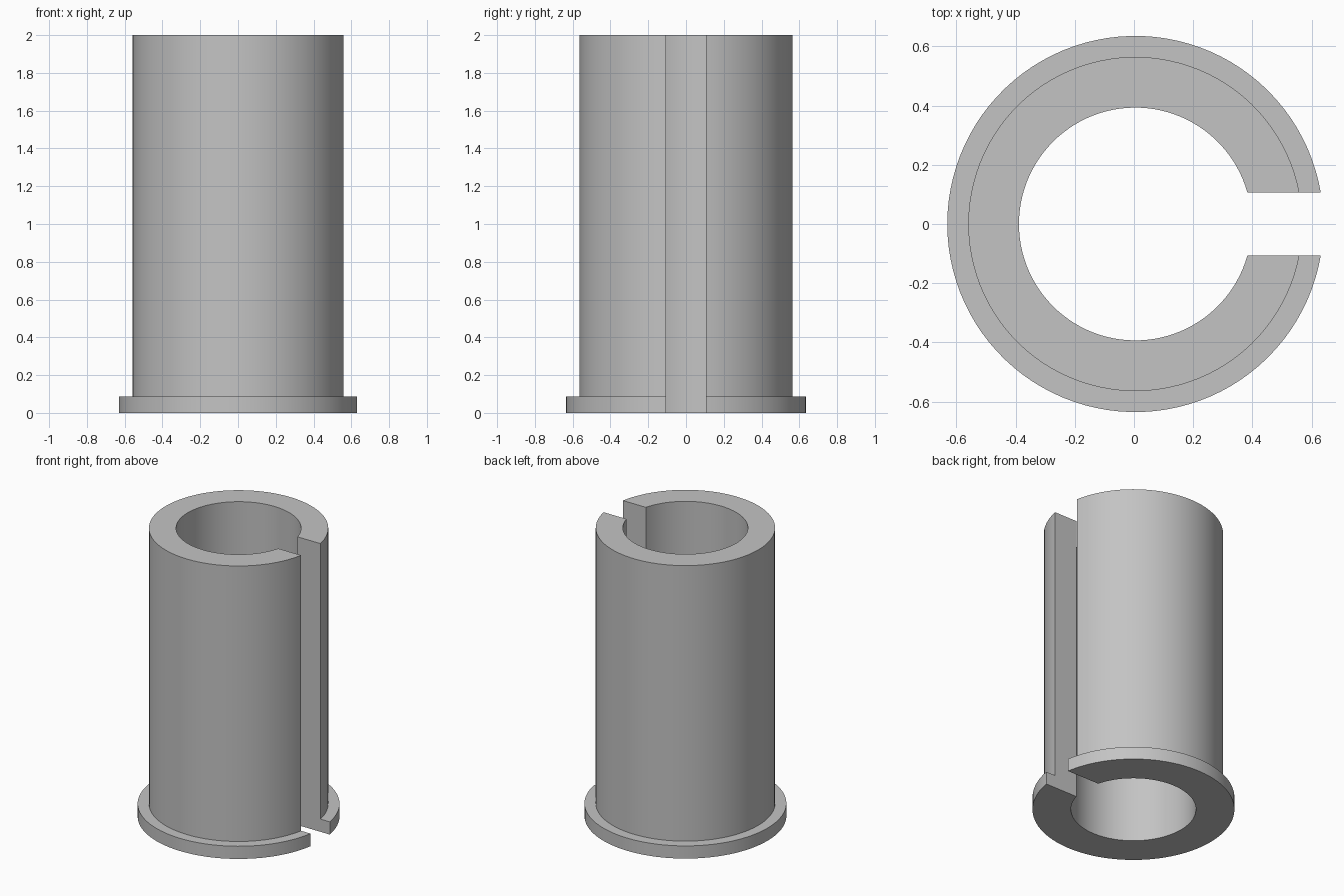
import bpy, bmesh
from math import asin, sin, cos, pi, radians

cube = bpy.data.objects.get("Cube")
if cube:
    bpy.data.objects.remove(cube, do_unlink=True)

BORE, BODY, FLANGE = 0.393, 0.564, 0.635   # radii
HEIGHT, FLANGE_TOP = 2.0, 0.088
SLOT = 0.106                               # half width of the slot
AXIS_X = 0.0045                            # slot side is slightly shorter
STEPS = 96

# One plain grey for the whole sleeve
grey = bpy.data.materials.new("plain grey")
grey.use_nodes = True
colour = (0.55, 0.55, 0.55, 1)
grey.diffuse_color = colour
grey.node_tree.nodes["Principled BSDF"].inputs["Base Color"].default_value = colour

# L-shaped wall section, swept round the axis between parallel slot walls
section = [(BORE, 0), (FLANGE, 0), (FLANGE, FLANGE_TOP),
           (BODY, FLANGE_TOP), (BODY, HEIGHT), (BORE, HEIGHT)]


def sweep_point(r, z, t):
    start = asin(SLOT / r)
    a = start + t * (2 * pi - 2 * start)
    return AXIS_X + r * cos(a), r * sin(a), z


bm = bmesh.new()
rings = [[bm.verts.new(sweep_point(r, z, i / STEPS)) for r, z in section]
         for i in range(STEPS + 1)]
for a, b in zip(rings, rings[1:]):
    for j in range(len(section)):
        k = (j + 1) % len(section)
        bm.faces.new((a[j], a[k], b[k], b[j]))

# Flat slot walls
bm.faces.new(rings[0])
bm.faces.new(rings[-1])
bmesh.ops.recalc_face_normals(bm, faces=bm.faces)

mesh = bpy.data.meshes.new("slotted_flanged_sleeve")
bm.to_mesh(mesh)
bm.free()
mesh.materials.append(grey)
sleeve = bpy.data.objects.new("slotted_flanged_sleeve", mesh)
bpy.context.collection.objects.link(sleeve)

# Smooth round walls, crisp edges
bpy.ops.object.select_all(action="DESELECT")
sleeve.select_set(True)
bpy.context.view_layer.objects.active = sleeve
bpy.ops.object.shade_smooth_by_angle(angle=radians(30))
